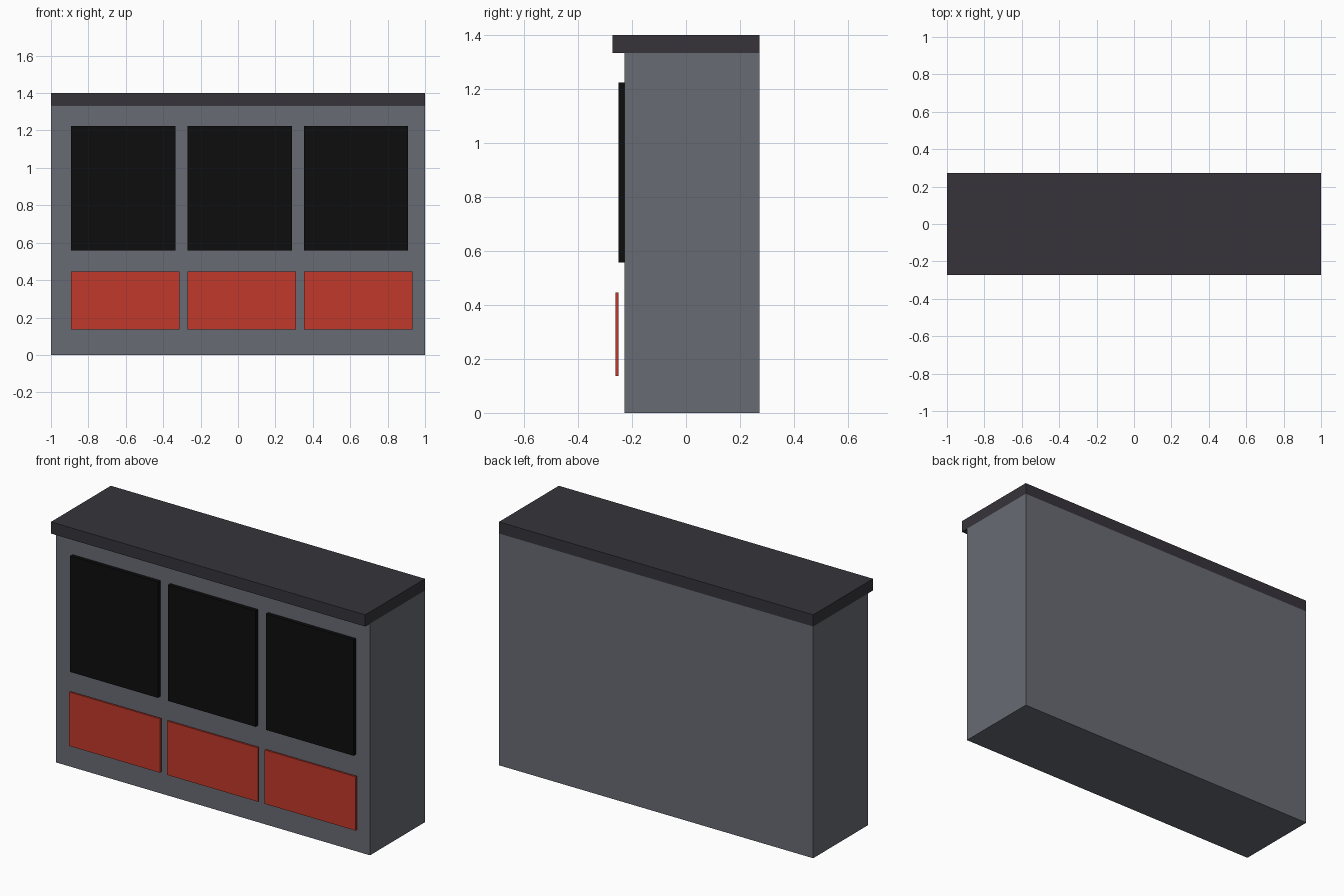
import bpy

if "Cube" in bpy.data.objects:
    bpy.data.objects.remove(bpy.data.objects["Cube"])


def srgb(hex_code):
    """Convert a hex colour to linear RGBA."""
    out = []
    for i in (0, 2, 4):
        c = int(hex_code[i:i + 2], 16) / 255
        out.append(c / 12.92 if c <= 0.04045 else ((c + 0.055) / 1.055) ** 2.4)
    return (*out, 1.0)


def material(name, hex_code):
    m = bpy.data.materials.new(name)
    m.diffuse_color = srgb(hex_code)
    m.use_nodes = True
    m.node_tree.nodes["Principled BSDF"].inputs["Base Color"].default_value = m.diffuse_color
    return m


def box(name, x, y, z, mat):
    """Box from (min, max) ranges on each axis."""
    bpy.ops.mesh.primitive_cube_add(size=1)
    ob = bpy.context.object
    ob.name = name
    ranges = (x, y, z)
    ob.scale = [hi - lo for lo, hi in ranges]
    ob.location = [(lo + hi) / 2 for lo, hi in ranges]
    bpy.ops.object.transform_apply(location=True, rotation=False, scale=True)
    ob.data.materials.append(mat)
    return ob


grey = material("grey", "686B73")
charcoal = material("charcoal", "36343A")
black = material("black", "0D0D0D")
red = material("red", "C0392B")

# Cabinet body and its top slab, flush at the back and overhanging the front
box("cabinet_body", (-1, 1), (-0.228, 0.272), (0, 1.333), grey)
box("top_slab", (-1, 1), (-0.272, 0.272), (1.333, 1.4), charcoal)

# Three bays, each with a dark panel above a red panel standing off the front
for i in range(3):
    left = -0.893 + i * 0.6225
    box(f"dark_panel_{i + 1}", (left, left + 0.558), (-0.25, -0.228), (0.557, 1.224), black)
    box(f"red_panel_{i + 1}", (left, left + 0.58), (-0.261, -0.25), (0.136, 0.446), red)
